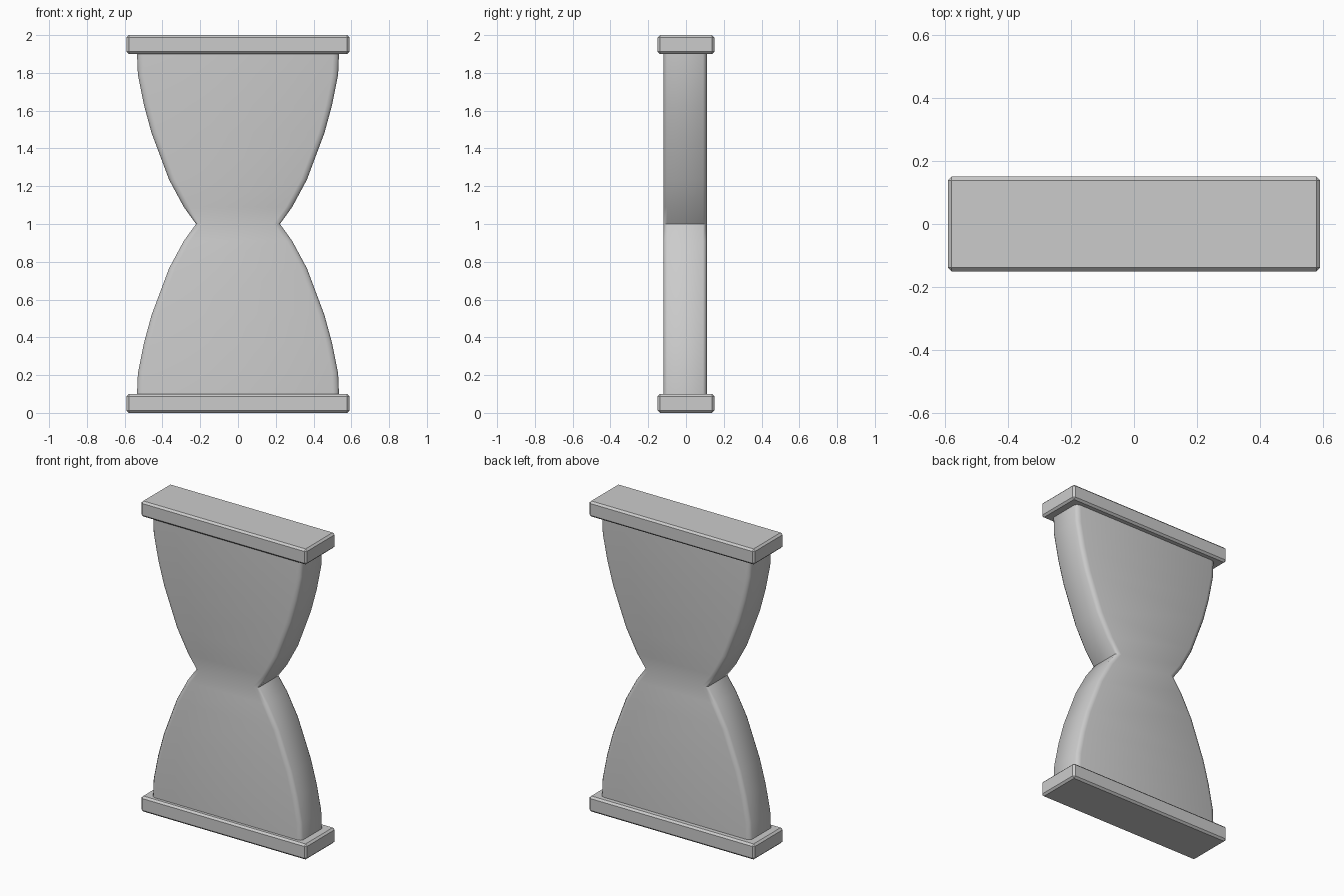
import bpy, bmesh, math

if "Cube" in bpy.data.objects:
    bpy.data.objects.remove(bpy.data.objects["Cube"])


def finish(name, bm, angle):
    bmesh.ops.recalc_face_normals(bm, faces=bm.faces)
    mesh = bpy.data.meshes.new(name)
    bm.to_mesh(mesh)
    bm.free()
    ob = bpy.data.objects.new(name, mesh)
    bpy.context.collection.objects.link(ob)
    bpy.ops.object.select_all(action='DESELECT')
    ob.select_set(True)
    bpy.context.view_layer.objects.active = ob
    bpy.ops.object.shade_smooth_by_angle(angle=math.radians(angle))
    return ob


# End plates with small chamfers
def plate(name, z):
    bm = bmesh.new()
    bmesh.ops.create_cube(bm, size=1)
    for v in bm.verts:
        v.co = (v.co.x * 1.18, v.co.y * 0.30, z + v.co.z * 0.10)
    bmesh.ops.bevel(bm, geom=list(bm.edges), offset=0.012, segments=1,
                    affect='EDGES')
    finish(name, bm, 30)


plate("bottom_plate", 0.05)
plate("top_plate", 1.95)

# Pinched body: upper half outline (half width, height), mirrored below the waist
upper = [(0.222, 1.0), (0.287, 1.09), (0.365, 1.235), (0.457, 1.48),
         (0.498, 1.63), (0.53, 1.79), (0.535, 1.91)]
outline = [(x, 2 - z) for x, z in reversed(upper[1:])] + upper
# Rounded side section: (inset from outline, depth)
section = [(0.032, -0.12), (0.011, -0.114), (0, -0.10),
           (0, 0.09), (0.011, 0.105), (0.032, 0.111)]

bm = bmesh.new()
rings = []
for x, z in outline:
    right = [(x - d, y, z) for d, y in section]
    left = [(-px, y, pz) for px, y, pz in reversed(right)]
    rings.append([bm.verts.new(p) for p in right + left])
for a, b in zip(rings, rings[1:]):
    n = len(a)
    for i in range(n):
        j = (i + 1) % n
        bm.faces.new((a[i], a[j], b[j], b[i]))
bm.faces.new(rings[0])
bm.faces.new(rings[-1])
finish("hourglass_body", bm, 42)
